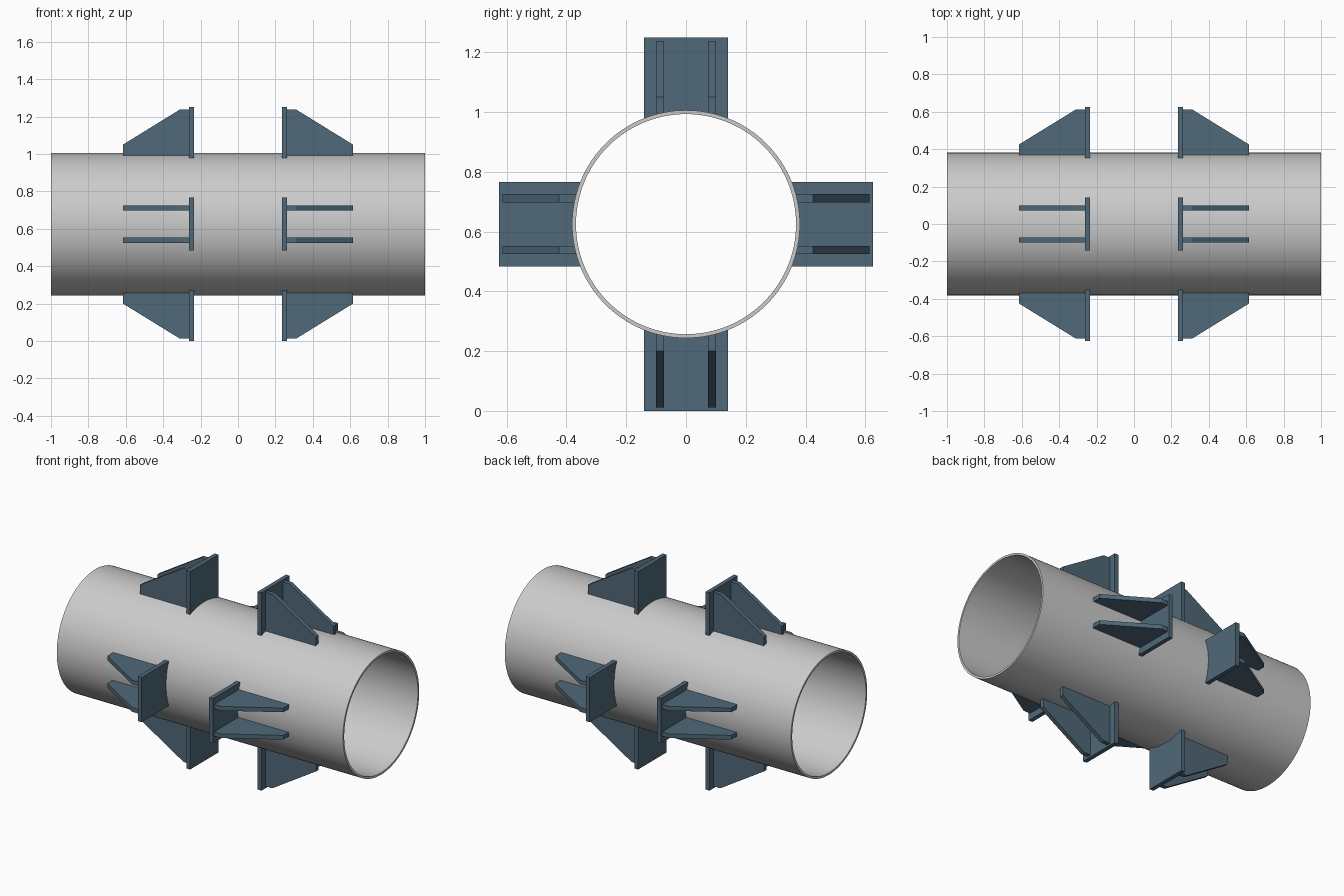
import bpy, bmesh
from math import sin, cos, pi, sqrt
from mathutils import Matrix

if "Cube" in bpy.data.objects:
    bpy.data.objects.remove(bpy.data.objects["Cube"])

R, R_IN, ZC = 0.381, 0.368, 0.625   # pipe radii and axis height
SEG = 128

steel = bpy.data.materials.new("blue_steel")
steel.diffuse_color = (0.08, 0.14, 0.19, 1)
steel.use_nodes = True
steel.node_tree.nodes["Principled BSDF"].inputs["Base Color"].default_value = steel.diffuse_color


def loft(name, loops, closed=False, mat=None, xform=Matrix()):
    """Join matching vertex loops with quads; cap the ends unless closed."""
    bm = bmesh.new()
    rings = [[bm.verts.new(p) for p in loop] for loop in loops]
    n = len(rings[0])
    pairs = list(zip(rings, rings[1:] + rings[:1])) if closed else list(zip(rings, rings[1:]))
    for a, b in pairs:
        for i in range(n):
            j = (i + 1) % n
            bm.faces.new((a[i], a[j], b[j], b[i]))
    if not closed:
        bm.faces.new(rings[0])
        bm.faces.new(rings[-1])
    bm.transform(xform)
    bmesh.ops.recalc_face_normals(bm, faces=bm.faces)
    me = bpy.data.meshes.new(name)
    bm.to_mesh(me)
    bm.free()
    ob = bpy.data.objects.new(name, me)
    bpy.context.collection.objects.link(ob)
    ob.location.z = ZC
    if mat:
        me.materials.append(mat)
    return ob


def seat(y):
    """Height of the pipe surface above its axis at offset y."""
    return sqrt(R * R - y * y)


# Pipe: a wall section swept around the x axis
section = [(-1, R), (1, R), (1, R_IN), (-1, R_IN)]
pipe = loft("pipe", [[(x, r * sin(2 * pi * k / SEG), r * cos(2 * pi * k / SEG)) for x, r in section]
                     for k in range(SEG)], closed=True)
bpy.context.view_layer.objects.active = pipe
pipe.select_set(True)
bpy.ops.object.shade_smooth_by_angle(angle=pi / 6)

# Stop plate outline with a saddle-cut inner edge
W, TOP = 0.141, 0.625
saddle = [-W + 2 * W * i / 14 for i in range(15)]
plate = [(y, seat(y)) for y in saddle] + [(W, TOP), (-W, TOP)]

# Four brackets around the pipe, mirrored at both ends
for side, end in ((-1, "left"), (1, "right")):
    for k, place in enumerate(("top", "front", "bottom", "back")):
        m = Matrix.Rotation(k * pi / 2, 4, 'X') @ Matrix.Diagonal((side, 1, 1, 1))
        loft(f"stop_plate_{end}_{place}", [[(x, y, z) for y, z in plate] for x in (0.236, 0.263)],
             mat=steel, xform=m)
        # Pair of tapered gussets behind the plate
        for s in (-1, 1):
            loops = [[(0.263, y, seat(y)), (0.615, y, seat(y)), (0.615, y, 0.425),
                      (0.31, y, 0.613), (0.263, y, 0.613)] for y in (s * 0.073, s * 0.1)]
            loft(f"gusset_{end}_{place}_{'a' if s < 0 else 'b'}", loops, mat=steel, xform=m)
